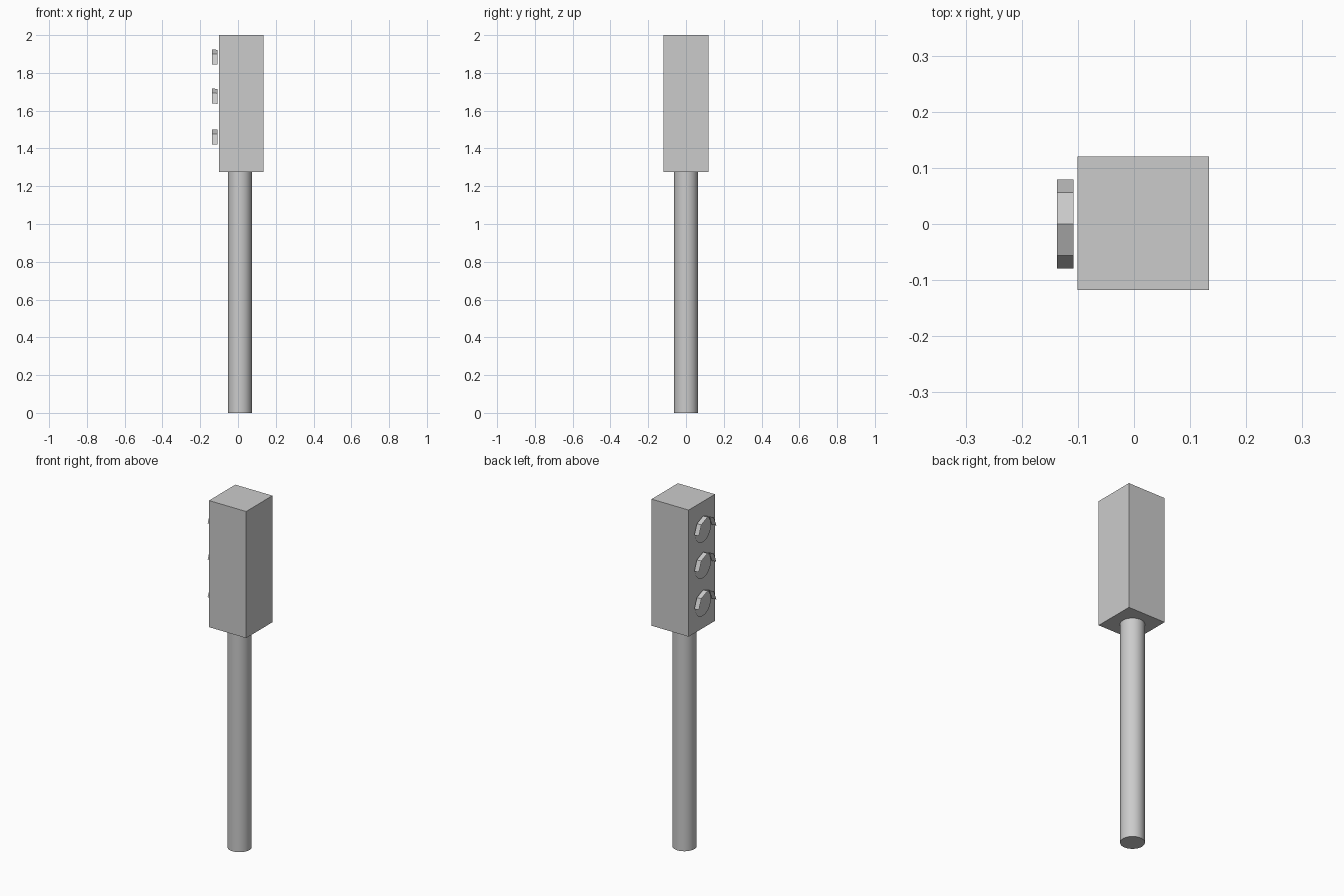
import bpy, bmesh, math

if "Cube" in bpy.data.objects:
    bpy.data.objects.remove(bpy.data.objects["Cube"])

def make_object(name, bm):
    mesh = bpy.data.meshes.new(name)
    bm.to_mesh(mesh)
    bm.free()
    obj = bpy.data.objects.new(name, mesh)
    bpy.context.collection.objects.link(obj)
    return obj

def ring(bm, x, z, r, angles):
    return [bm.verts.new((x, r * math.cos(a), z + r * math.sin(a))) for a in angles]

# pole
bpy.ops.mesh.primitive_cylinder_add(vertices=32, radius=0.063, depth=1.275,
                                    location=(0.01, 0, 0.6375))
pole = bpy.context.object
pole.name = "pole"
bpy.ops.object.shade_smooth_by_angle(angle=math.radians(40))

# signal housing
bpy.ops.mesh.primitive_cube_add(size=1, location=(0.0165, 0.001, 1.6375))
housing = bpy.context.object
housing.name = "signal_housing"
housing.scale = (0.235, 0.238, 0.725)

for name, z in (("top", 1.845), ("middle", 1.638), ("bottom", 1.422)):
    # flat round lens just in front of the housing
    bm = bmesh.new()
    bm.faces.new(ring(bm, -0.107, z, 0.072,
                      [-2 * math.pi * i / 32 for i in range(32)]))
    make_object(name + "_lens", bm)

    # half-octagon visor, a thin open sheet over the lens
    bm = bmesh.new()
    angles = [math.pi * i / 4 for i in range(5)]
    back = ring(bm, -0.108, z - 0.002, 0.079, angles)
    front = ring(bm, -0.137, z, 0.079, angles)
    for i in range(4):
        bm.faces.new((back[i], back[i + 1], front[i + 1], front[i]))
    bmesh.ops.recalc_face_normals(bm, faces=bm.faces)
    make_object(name + "_visor", bm)
